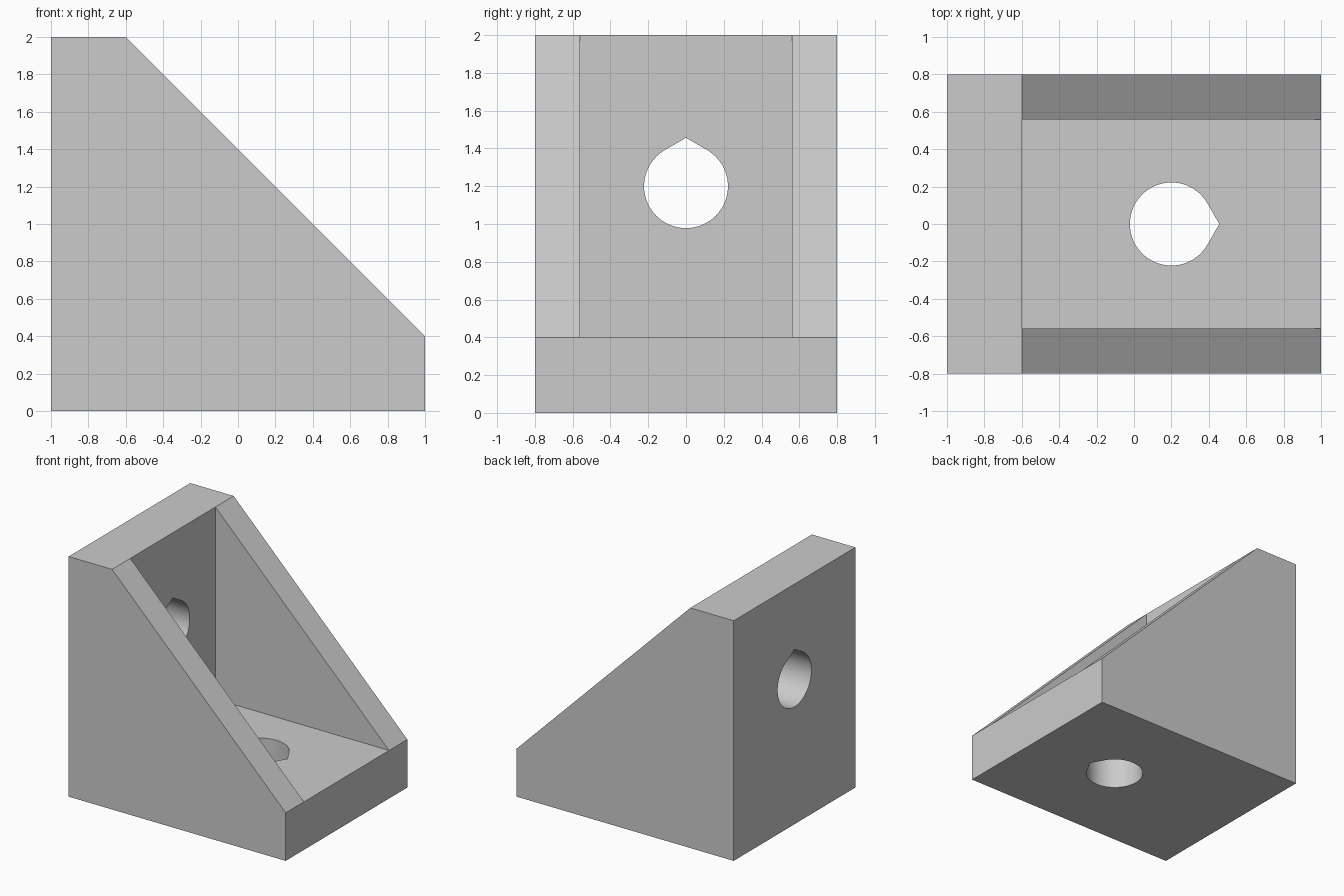
import bpy, bmesh
from math import cos, sin, radians
from mathutils import Vector

if "Cube" in bpy.data.objects:
    bpy.data.objects.remove(bpy.data.objects["Cube"], do_unlink=True)

HALF = 0.8      # half width
INNER = 0.56    # half width between the gussets
R = 0.222       # bolt hole radius

grey = bpy.data.materials.new("plain grey")
grey.use_nodes = True
grey.diffuse_color = (0.6, 0.6, 0.6, 1)
grey.node_tree.nodes["Principled BSDF"].inputs["Base Color"].default_value = (0.6, 0.6, 0.6, 1)


def make_object(name, bm):
    bmesh.ops.remove_doubles(bm, verts=bm.verts, dist=1e-5)
    bmesh.ops.recalc_face_normals(bm, faces=bm.faces)
    mesh = bpy.data.meshes.new(name)
    bm.to_mesh(mesh)
    bm.free()
    mesh.materials.append(grey)
    obj = bpy.data.objects.new(name, mesh)
    bpy.context.collection.objects.link(obj)
    return obj


def teardrop_cutter(name, centre, tip, through):
    """Prism with a teardrop section: a circle closed by two tangents."""
    centre, tip, through = Vector(centre), Vector(tip), Vector(through)
    side = tip.cross(through)
    ring = [centre + tip * (R / cos(radians(30)))]
    for a in range(30, 331, 5):
        ring.append(centre + R * (tip * cos(radians(a)) + side * sin(radians(a))))
    bm = bmesh.new()
    face = bm.faces.new([bm.verts.new(p - through * 0.4) for p in ring])
    ext = bmesh.ops.extrude_face_region(bm, geom=[face])
    moved = [v for v in ext["geom"] if isinstance(v, bmesh.types.BMVert)]
    bmesh.ops.translate(bm, verts=moved, vec=through * 0.8)
    obj = make_object(name, bm)
    obj.hide_render = True
    return obj


# Side profile corners (x, z)
heel, toe, lip = (-1, 0), (1, 0), (1, 0.4)
crest, back_top, corner = (-0.6, 2), (-1, 2), (-0.6, 0.4)

bm = bmesh.new()


def face(*pts):
    bm.faces.new([bm.verts.new((p[0], y, p[1])) for p, y in pts])


def strip(p, q, a, b):
    face((p, a), (q, a), (q, b), (p, b))


# Base underside, back, pocket floor and pocket wall
strip(heel, toe, -HALF, HALF)
strip(heel, back_top, -HALF, HALF)
strip(corner, lip, -INNER, INNER)
strip(corner, crest, -INNER, INNER)

# Front lip and top ledge, sharing the gusset corners
for outer, inner in ((toe, lip), (back_top, crest)):
    face((outer, -HALF), (outer, HALF), (inner, HALF),
         (inner, INNER), (inner, -INNER), (inner, -HALF))

# Gussets: outer cheek, sloped edge and inner cheek on both sides
for s in (-1, 1):
    face(*[(p, s * HALF) for p in (heel, toe, lip, crest, back_top)])
    strip(lip, crest, s * INNER, s * HALF)
    face(*[(p, s * INNER) for p in (corner, lip, crest)])

bracket = make_object("corner_bracket", bm)

# Teardrop bolt holes through the wall and the base
cutters = [
    teardrop_cutter("wall_hole_cutter", (-0.8, 0, 1.2), (0, 0, 1), (1, 0, 0)),
    teardrop_cutter("base_hole_cutter", (0.2, 0, 0.2), (1, 0, 0), (0, 0, 1)),
]
bpy.ops.object.select_all(action="DESELECT")
bracket.select_set(True)
bpy.context.view_layer.objects.active = bracket
for cutter in cutters:
    mod = bracket.modifiers.new(cutter.name, "BOOLEAN")
    mod.operation = "DIFFERENCE"
    mod.solver = "EXACT"
    mod.object = cutter
    bpy.ops.object.modifier_apply(modifier=mod.name)
    bpy.data.objects.remove(cutter, do_unlink=True)

bpy.ops.object.shade_smooth_by_angle(angle=radians(20))
